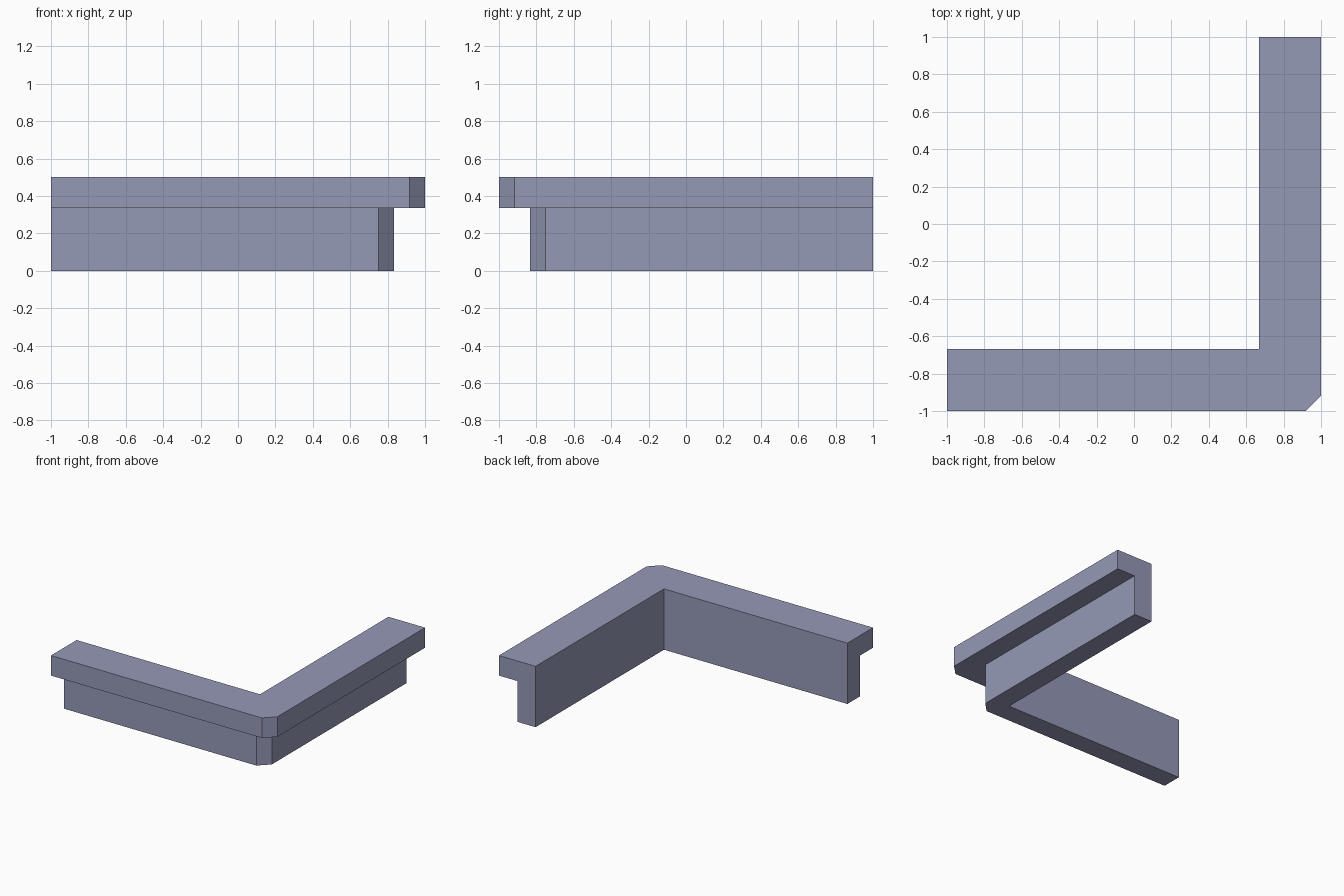
import bpy, bmesh

if "Cube" in bpy.data.objects:
    bpy.data.objects.remove(bpy.data.objects["Cube"])

INNER, WALL, CAP = 0.667, 0.833, 1.0   # offsets of the faces from the centre
CHAMFER = 0.083

# Cross-section: (offset, height), a wall with an overhanging cap
profile = [(INNER, 0), (WALL, 0), (WALL, 0.335), (CAP, 0.335), (CAP, 0.5), (INNER, 0.5)]


def path_points(o):
    """Corner path at an offset; outer faces get a cut corner."""
    c = 0 if o == INNER else CHAMFER
    return [(-1, -o), (o - c, -o), (o, c - o), (o, 1)]


mat = bpy.data.materials.new("blue_grey")
mat.diffuse_color = (0.30, 0.32, 0.47, 1)
mat.use_nodes = True
mat.node_tree.nodes["Principled BSDF"].inputs["Base Color"].default_value = mat.diffuse_color

# Sweep the section around the corner
bm = bmesh.new()
rails = [[bm.verts.new((x, y, z)) for x, y in path_points(o)] for o, z in profile]
n = len(rails)
for i in range(n):
    a, b = rails[i], rails[(i + 1) % n]
    for k in range(3):
        bm.faces.new((a[k], a[k + 1], b[k + 1], b[k]))

# Flat ends
bm.faces.new([r[0] for r in rails])
bm.faces.new([r[3] for r in reversed(rails)])
bmesh.ops.remove_doubles(bm, verts=bm.verts, dist=1e-5)
bmesh.ops.recalc_face_normals(bm, faces=bm.faces)

mesh = bpy.data.meshes.new("corner_ledge")
bm.to_mesh(mesh)
bm.free()
mesh.materials.append(mat)
ledge = bpy.data.objects.new("corner_ledge", mesh)
bpy.context.collection.objects.link(ledge)
